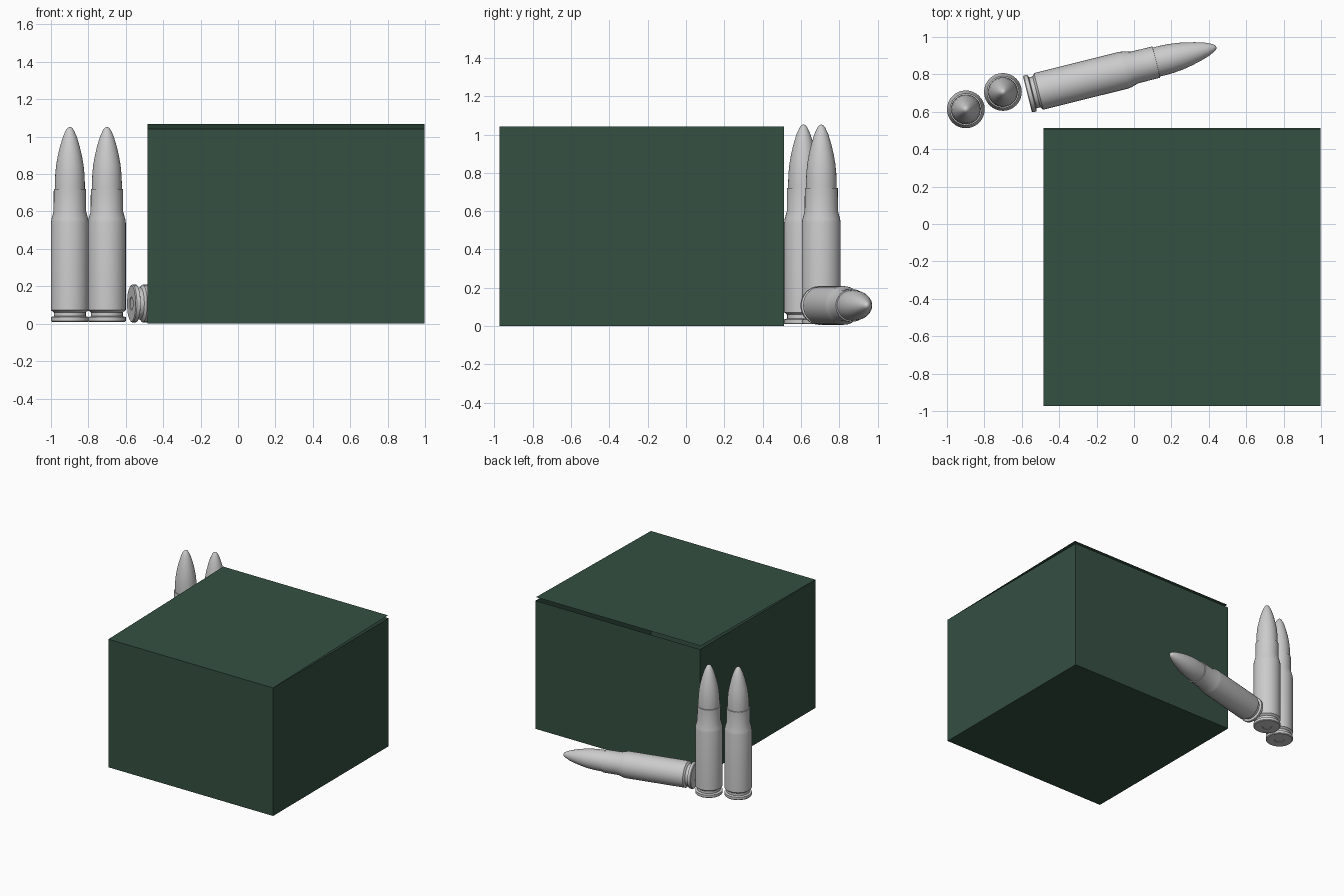
import bpy, bmesh
from math import radians, cos, sin, pi
from mathutils import Matrix

if "Cube" in bpy.data.objects:
    bpy.data.objects.remove(bpy.data.objects["Cube"])

X0, X1, Y0, Y1, H, LID = -0.485, 0.997, -0.973, 0.512, 1.042, 1.068
SEG = 32


def finish(bm, name):
    mesh = bpy.data.meshes.new(name)
    bm.to_mesh(mesh)
    bm.free()
    obj = bpy.data.objects.new(name, mesh)
    bpy.context.collection.objects.link(obj)
    return obj


def lathe(name, profile, matrix):
    """Revolve (radius, height) pairs around z."""
    bm = bmesh.new()
    rings = [[bm.verts.new((r * cos(2 * pi * i / SEG), r * sin(2 * pi * i / SEG), z))
              for i in range(SEG)] for r, z in profile]
    for a, b in zip(rings, rings[1:]):
        for i in range(SEG):
            j = (i + 1) % SEG
            bm.faces.new((a[i], a[j], b[j], b[i]))
    bm.faces.new(rings[0][::-1])
    bm.faces.new(rings[-1])
    obj = finish(bm, name)
    obj.matrix_world = matrix
    bpy.ops.object.select_all(action='DESELECT')
    obj.select_set(True)
    bpy.context.view_layer.objects.active = obj
    bpy.ops.object.shade_smooth_by_angle(angle=radians(30))


green = bpy.data.materials.new("dark_green")
green.diffuse_color = (0.035, 0.08, 0.055, 1)
green.use_nodes = True
green.node_tree.nodes["Principled BSDF"].inputs["Base Color"].default_value = green.diffuse_color

# Open-topped box with thin walls
bm = bmesh.new()
low, high = [[bm.verts.new((x, y, z)) for x, y in
              ((X0, Y0), (X1, Y0), (X1, Y1), (X0, Y1))] for z in (0, H)]
bm.faces.new(low[::-1])
for i in range(4):
    j = (i + 1) % 4
    bm.faces.new((low[i], low[j], high[j], high[i]))
finish(bm, "box").data.materials.append(green)

# Thin lid hinged at the front, slightly raised at the back
bm = bmesh.new()
bm.faces.new([bm.verts.new(p) for p in
              ((X0, Y0, H), (X1, Y0, H), (X1, Y1 - 0.008, LID), (X0, Y1 - 0.008, LID))])
finish(bm, "lid").data.materials.append(green)

# Cartridge profiles: case with primer recess and rim groove, then pointed tip
case = [(0.030, 0.003), (0.034, 0.003), (0.036, 0.0), (0.096, 0.0), (0.101, 0.005),
        (0.101, 0.025), (0.085, 0.030), (0.085, 0.050), (0.101, 0.062),
        (0.101, 0.53), (0.098, 0.55), (0.087, 0.59), (0.086, 0.71), (0.080, 0.711)]
tip = [(0.080, 0.70), (0.080, 0.74), (0.078, 0.79), (0.073, 0.84), (0.064, 0.89),
       (0.052, 0.94), (0.037, 0.99), (0.021, 1.025), (0.012, 1.037), (0.004, 1.041)]

# Two standing cartridges and one lying on its side
places = {
    "standing_left": Matrix.Translation((-0.899, 0.613, 0.01)),
    "standing_right": Matrix.Translation((-0.701, 0.706, 0.01)),
    "lying": Matrix.Translation((-0.570, 0.694, 0.108))
    @ Matrix.Rotation(radians(14), 4, 'Z') @ Matrix.Rotation(radians(90), 4, 'Y'),
}
for key, matrix in places.items():
    lathe(key + "_case", case, matrix)
    lathe(key + "_tip", tip, matrix)
